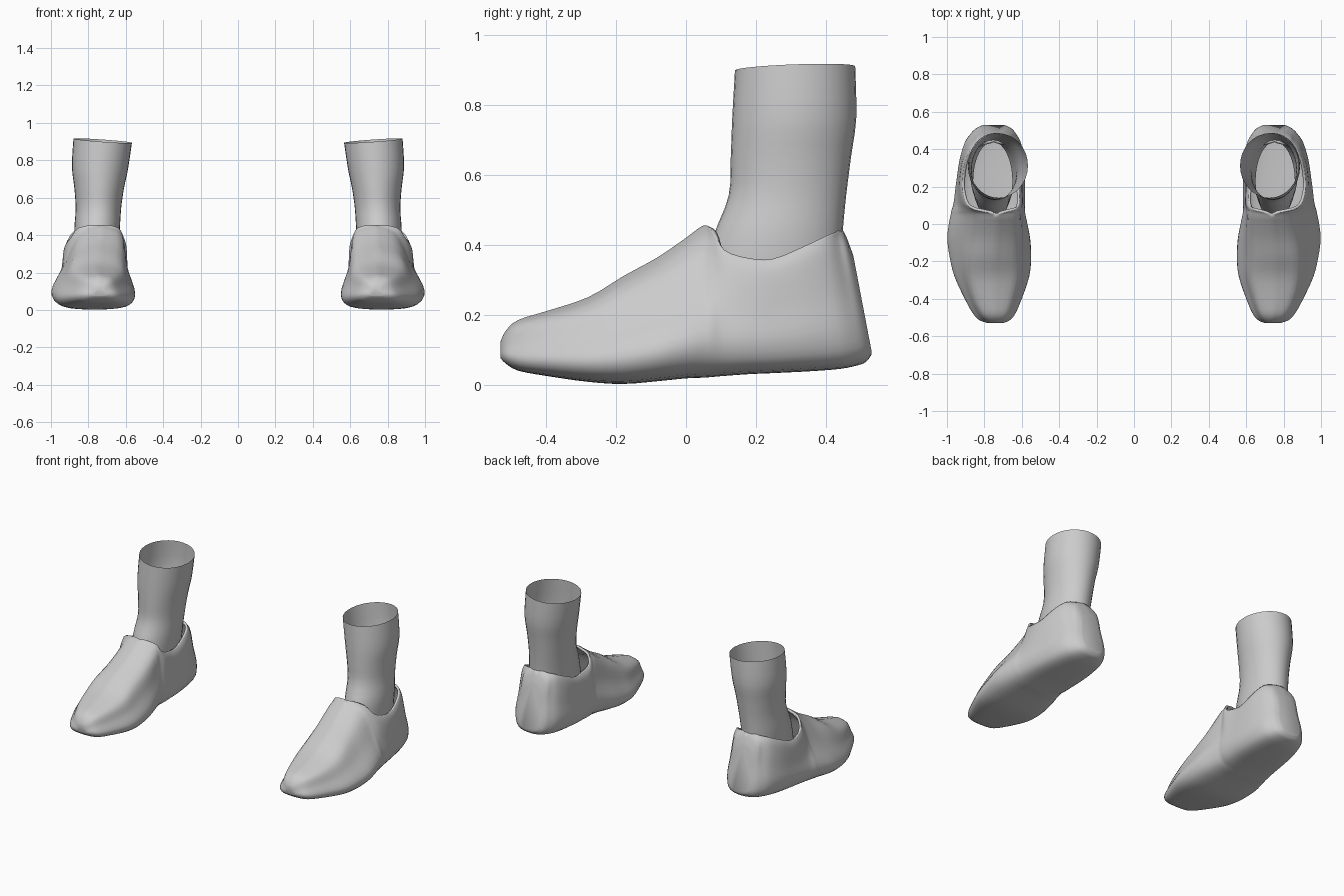
import bpy, bmesh, math
from mathutils import Vector

if "Cube" in bpy.data.objects:
    bpy.data.objects.remove(bpy.data.objects["Cube"])

grey = bpy.data.materials.new("plain_grey")
grey.diffuse_color = (0.6, 0.6, 0.6, 1)
grey.use_nodes = True
grey.node_tree.nodes["Principled BSDF"].inputs["Base Color"].default_value = grey.diffuse_color


def spline(rows, steps):
    """Catmull-Rom curve through rows of numbers."""
    rows = [Vector(r) for r in rows]
    out = []
    for i in range(len(rows) - 1):
        a, b, c = rows[max(i - 1, 0)], rows[i], rows[i + 1]
        d = rows[min(i + 2, len(rows) - 1)]
        for k in range(steps):
            t = k / steps
            out.append(0.5 * (2 * b + (c - a) * t + (2 * a - 5 * b + 4 * c - d) * t * t
                              + (3 * b - a - 3 * c + d) * t ** 3))
    return out + [rows[-1]]


def loft(name, rings, closed, caps=False):
    """Skin a list of rings, with a mirrored copy for the other foot."""
    for side, sign in (("right", 1), ("left", -1)):
        bm = bmesh.new()
        grid = [[bm.verts.new((sign * p[0], p[1], p[2])) for p in ring] for ring in rings]
        n = len(rings[0])
        for r0, r1 in zip(grid, grid[1:]):
            for j in range(n if closed else n - 1):
                k = (j + 1) % n
                bm.faces.new((r0[j], r0[k], r1[k], r1[j]))
        if caps:
            bm.faces.new(grid[0])
            bm.faces.new(grid[-1])
        bmesh.ops.remove_doubles(bm, verts=bm.verts, dist=0.0008)
        bmesh.ops.recalc_face_normals(bm, faces=bm.faces)
        # outside test: the lowest face must look down
        if not closed:
            low = min(bm.faces, key=lambda f: f.calc_center_median().z)
            if low.normal.z > 0:
                bmesh.ops.reverse_faces(bm, faces=bm.faces)
        mesh = bpy.data.meshes.new(f"{side}_{name}")
        bm.to_mesh(mesh)
        bm.free()
        mesh.materials.append(grey)
        ob = bpy.data.objects.new(f"{side}_{name}", mesh)
        bpy.context.collection.objects.link(ob)
        if caps:
            wall = ob.modifiers.new("wall", 'SOLIDIFY')
            wall.thickness, wall.offset = 0.014, -1
        bpy.ops.object.select_all(action='DESELECT')
        ob.select_set(True)
        bpy.context.view_layer.objects.active = ob
        bpy.ops.object.shade_smooth_by_angle(angle=math.radians(60))


# Shoe stations: y, inner x, outer x, bottom z, top z, top centre x, top half width, opening half width
stations = [
    (-.53, .70, .78, .075, .125, .74, .02, 0),
    (-.515, .665, .825, .06, .155, .74, .04, 0),
    (-.48, .635, .86, .04, .185, .745, .065, 0),
    (-.40, .60, .905, .025, .21, .75, .095, 0),
    (-.28, .56, .96, .008, .25, .75, .12, 0),
    (-.18, .55, .985, .002, .31, .75, .12, 0),
    (-.08, .555, .998, .01, .365, .74, .115, 0),
    (.0, .57, .99, .018, .42, .735, .112, 0),
    (.05, .58, .98, .02, .455, .735, .112, 0),
    (.075, .585, .975, .022, .44, .745, .13, .105),
    (.11, .585, .965, .025, .385, .755, .158, .14),
    (.18, .585, .955, .03, .362, .765, .165, .15),
    (.25, .585, .945, .033, .36, .765, .165, .15),
    (.35, .59, .93, .038, .395, .76, .155, .14),
    (.44, .605, .905, .045, .425, .755, .13, .115),
    (.49, .63, .875, .055, .437, .75, .10, .07),
    (.515, .65, .85, .065, .44, .75, .08, 0),
    (.53, .68, .82, .085, .37, .75, .05, 0),
]


def shoe_section(row):
    y, xi, xo, zb, zt, cx, h, g = row
    g, H, W = max(g, 0), zt - zb, xo - xi

    def half(x, s):
        top = cx + s * h
        return [(cx + s * g, zt), (top, zt - .12 * H), (x + .45 * (top - x), zb + .55 * H),
                (x, zb + .25 * H), (x - s * .12 * W, zb + .05 * H)]
    pts = half(xi, -1) + [((xi + xo) / 2, zb)] + half(xo, 1)[::-1]
    lean = min(max((y - .2) / .3, 0), 1) ** 2      # heel leans forward
    return [(x, y - .065 * lean * max(z - .1, 0) / .34, z) for x, z in spline(pts, 4)]


loft("shoe", [shoe_section(r) for r in spline(stations, 3)], closed=False, caps=True)

# Ankle rings: z, inner x, outer x, front y, back y
ankle = [
    (.20, .65, .86, .02, .44), (.32, .64, .87, .05, .445), (.43, .632, .875, .08, .448),
    (.54, .625, .868, .122, .458), (.65, .61, .875, .128, .472),
    (.76, .588, .888, .132, .487), (.905, .567, .88, .14, .484),
]
rings = []
for z, x0, x1, y0, y1 in spline(ankle, 3):
    tilt = max(z - .6, 0) / .3                      # slanted upper rim
    ring = []
    for j in range(32):
        a = math.tau * j / 32
        c, s = math.cos(a), math.sin(a)
        ring.append(((x0 + x1) / 2 + c * (x1 - x0) / 2, (y0 + y1) / 2 + s * (y1 - y0) / 2,
                     z + tilt * (.011 * c + .006 * s)))
    rings.append(ring)
loft("ankle", rings, closed=True)
